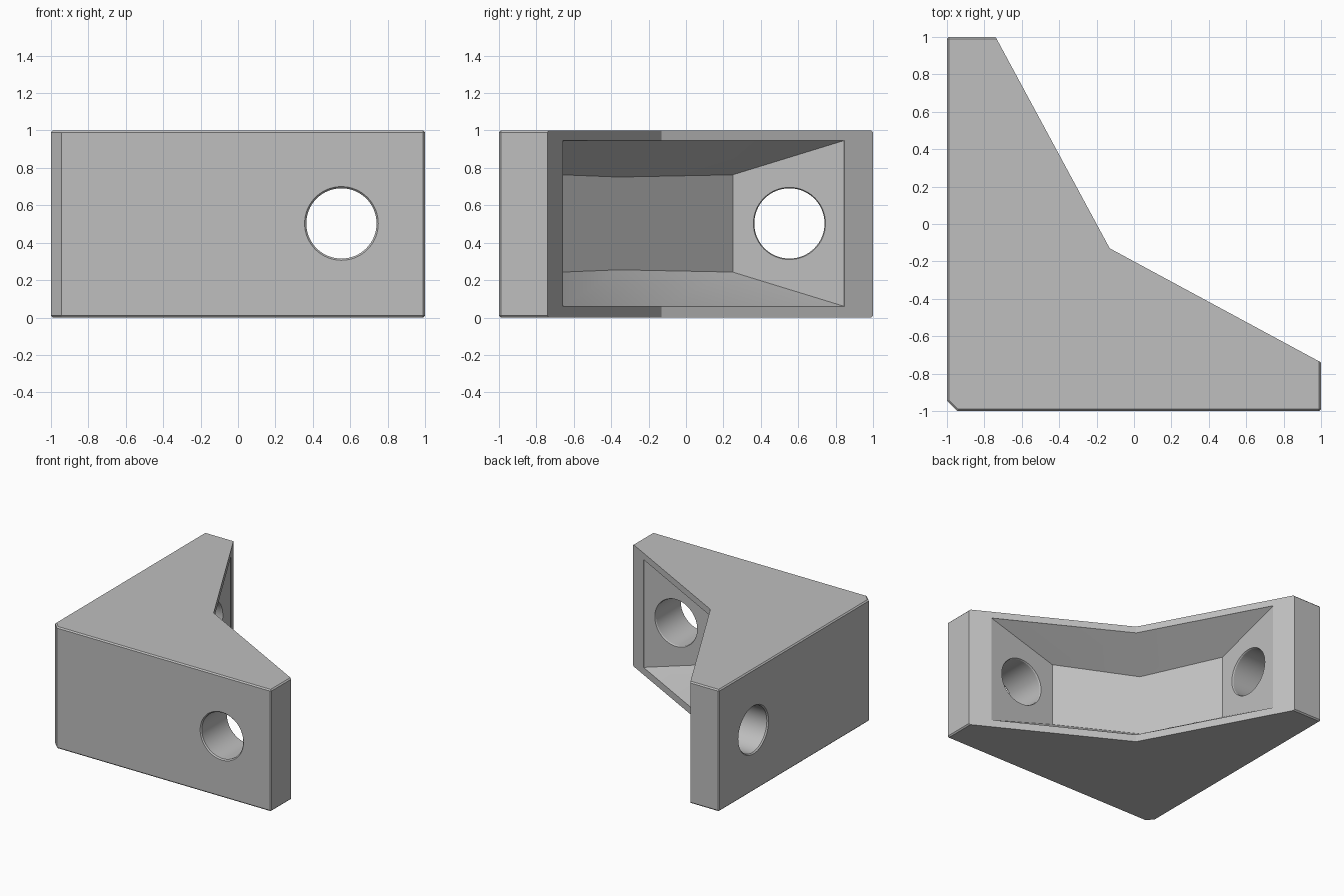
import bpy, bmesh, math
from mathutils import Matrix, Vector

cube = bpy.data.objects.get("Cube")
if cube:
    bpy.data.objects.remove(cube, do_unlink=True)

grey = bpy.data.materials.new("plain grey")
grey.use_nodes = True
tone = (0.52, 0.52, 0.52, 1)
grey.diffuse_color = tone
grey.node_tree.nodes["Principled BSDF"].inputs["Base Color"].default_value = tone


def finish(bm, name):
    bmesh.ops.recalc_face_normals(bm, faces=bm.faces)
    mesh = bpy.data.meshes.new(name)
    bm.to_mesh(mesh)
    bm.free()
    mesh.materials.append(grey)
    obj = bpy.data.objects.new(name, mesh)
    bpy.context.collection.objects.link(obj)
    return obj


def loft(bm, rings):
    """Skin a list of equal closed rings and cap both ends."""
    rows = [[bm.verts.new(p) for p in ring] for ring in rings]
    n = len(rows[0])
    for a, b in zip(rows, rows[1:]):
        for i in range(n):
            j = (i + 1) % n
            bm.faces.new((a[i], a[j], b[j], b[i]))
    bm.faces.new(rows[0])
    bm.faces.new(rows[-1])


# Corner bracket body, with a fine chamfer on its outer edges only
outline = [(-1, 1), (-1, -0.945), (-0.945, -1), (1, -1),
           (1, -0.74), (-0.13, -0.13), (-0.74, 1)]
bm = bmesh.new()
loft(bm, [[(x, y, z) for x, y in outline] for z in (0, 1)])
bm.normal_update()
bmesh.ops.recalc_face_normals(bm, faces=bm.faces)


def is_outer(edge):
    if any(f.normal.x > 0.1 and f.normal.y > 0.1 for f in edge.link_faces):
        return False
    mid = (edge.verts[0].co + edge.verts[1].co) / 2
    upright = abs(edge.verts[0].co.z - edge.verts[1].co.z) > 0.5
    return not upright or mid.x + mid.y > -0.5


bmesh.ops.bevel(bm, geom=[e for e in bm.edges if is_outer(e)],
                offset=0.01, segments=1, affect='EDGES')
bracket = finish(bm, "corner_bracket")

# Tapered pocket cutter, mirrored about the diagonal
def section(points, half_heights):
    """Closed ring: along the top, then back along the bottom."""
    top = [(x, y, 0.503 + h) for (x, y), h in zip(points, half_heights)]
    return top + [(x, y, 1.006 - z) for x, y, z in reversed(top)]


def across(end, middle):
    return [end, (middle, middle), (end[1], end[0])]


mouth = across((-0.66, 0.845), -0.13)
floor = across((-0.66, 0.25), -0.36)
outside = [(x + 0.2, y + 0.2) for x, y in mouth]
wide = [0.443] * 3
bm = bmesh.new()
loft(bm, [section(outside, wide), section(mouth, wide),
          section(floor, [0.26, 0.248, 0.26])])
cutters = [finish(bm, "pocket_cutter")]

# Bolt hole cutters with lightly chamfered rims
profile = [(-1.05, 0.197), (-1, 0.197), (-0.99, 0.188),
           (-0.67, 0.188), (-0.66, 0.193), (-0.6, 0.193)]
sides = 64
for name, swap in (("front_hole_cutter", False), ("side_hole_cutter", True)):
    rings = []
    for depth, radius in profile:
        ring = []
        for k in range(sides):
            a = math.tau * k / sides
            u, z = 0.553 + radius * math.cos(a), 0.503 + radius * math.sin(a)
            ring.append((depth, u, z) if swap else (u, depth, z))
        rings.append(ring)
    bm = bmesh.new()
    loft(bm, rings)
    cutters.append(finish(bm, name))

# Cut the pocket and holes, then drop the cutters
bpy.ops.object.select_all(action='DESELECT')
bpy.context.view_layer.objects.active = bracket
bracket.select_set(True)
for cutter in cutters:
    cutter.hide_render = True
    mod = bracket.modifiers.new(cutter.name, 'BOOLEAN')
    mod.operation = 'DIFFERENCE'
    mod.solver = 'EXACT'
    mod.object = cutter
    bpy.ops.object.modifier_apply(modifier=mod.name)
    bpy.data.objects.remove(cutter, do_unlink=True)
bpy.ops.object.shade_smooth_by_angle(angle=math.radians(20))
